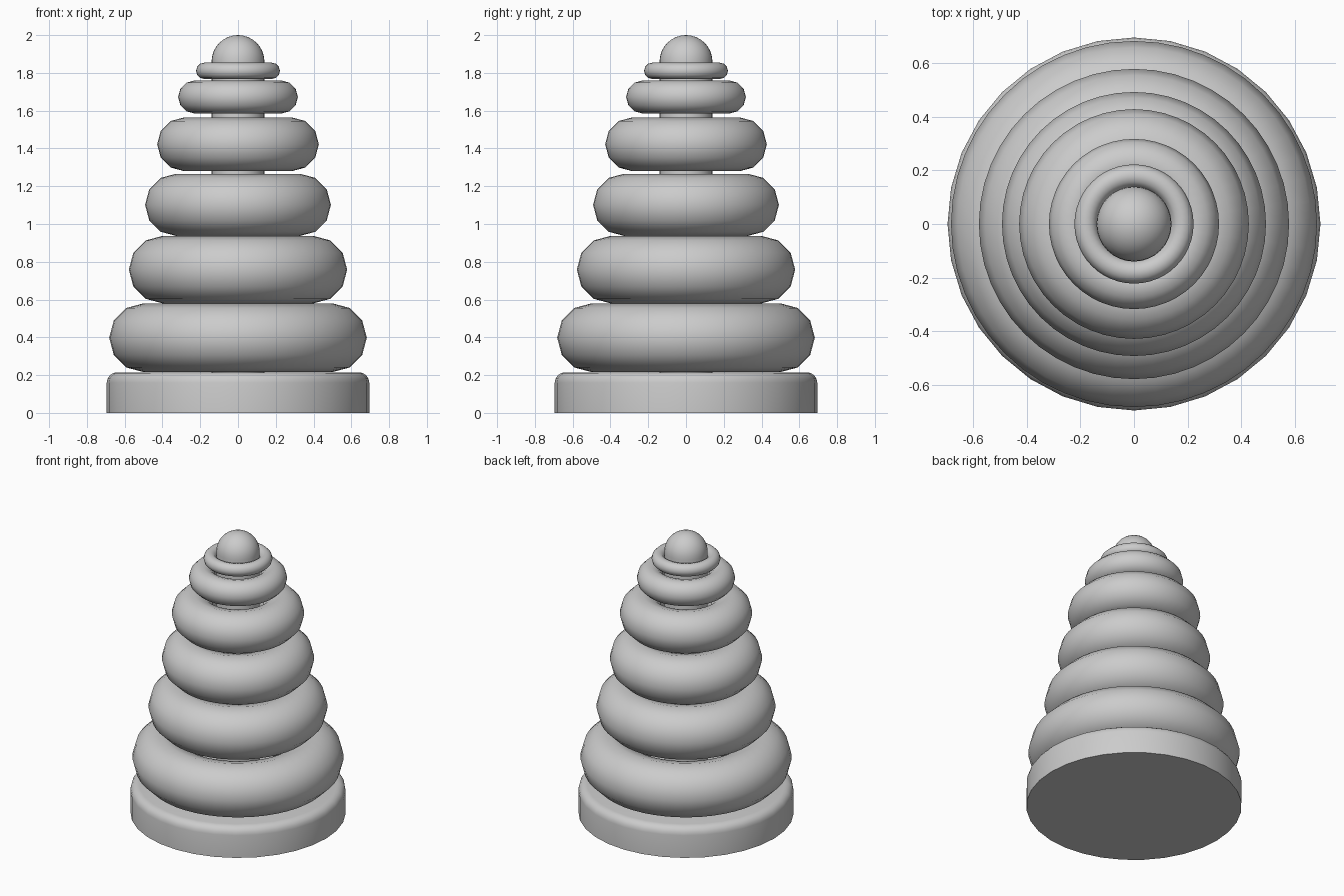
import bpy, math

if "Cube" in bpy.data.objects:
    bpy.data.objects.remove(bpy.data.objects["Cube"])


def lathe(name, profile, sides):
    """Revolve (radius, z) points around z; zero radius makes a pole."""
    verts, rows, faces = [], [], []
    for r, z in profile:
        n = 1 if r == 0 else sides
        rows.append([len(verts) + i for i in range(n)])
        for i in range(n):
            a = 2 * math.pi * i / sides
            verts.append((r * math.cos(a), r * math.sin(a), z))
    for low, high in zip(rows, rows[1:]):
        for i in range(sides):
            j = (i + 1) % sides
            quad = [low[i % len(low)], low[j % len(low)],
                    high[j % len(high)], high[i % len(high)]]
            faces.append(list(dict.fromkeys(quad)))
    mesh = bpy.data.meshes.new(name)
    mesh.from_pydata(verts, [], faces)
    obj = bpy.data.objects.new(name, mesh)
    bpy.context.collection.objects.link(obj)
    smooth(obj)
    return obj


def smooth(obj):
    bpy.ops.object.select_all(action='DESELECT')
    obj.select_set(True)
    bpy.context.view_layer.objects.active = obj
    bpy.ops.object.shade_smooth_by_angle(angle=math.radians(40))


def arc(radius, z, size, steps):
    """Quarter round from vertical side to flat top."""
    return [(radius + size * math.cos(math.pi / 2 * i / steps),
             z + size * math.sin(math.pi / 2 * i / steps)) for i in range(steps + 1)]


# Base disc with a rounded upper rim
lathe("base", [(0, 0), (0.695, 0)] + arc(0.64, 0.16, 0.055, 4) + [(0, 0.215)], 32)

# Centre post with a domed tip
lathe("post", [(0, 0.2), (0.14, 0.2)] + arc(0, 1.86, 0.14, 8)[:-1] + [(0, 2.0)], 32)

# Stacked rings: outer radius, bottom z, top z
rings = [(0.682, 0.216, 0.58), (0.578, 0.58, 0.937), (0.492, 0.937, 1.266),
         (0.428, 1.28, 1.564), (0.317, 1.585, 1.76), (0.222, 1.768, 1.854)]
for i, (outer, bottom, top) in enumerate(rings):
    minor = (top - bottom) / 2
    bpy.ops.mesh.primitive_torus_add(
        major_radius=outer - minor, minor_radius=minor,
        major_segments=48, minor_segments=12, location=(0, 0, (bottom + top) / 2))
    ring = bpy.context.object
    ring.name = f"ring_{i + 1}"
    smooth(ring)
